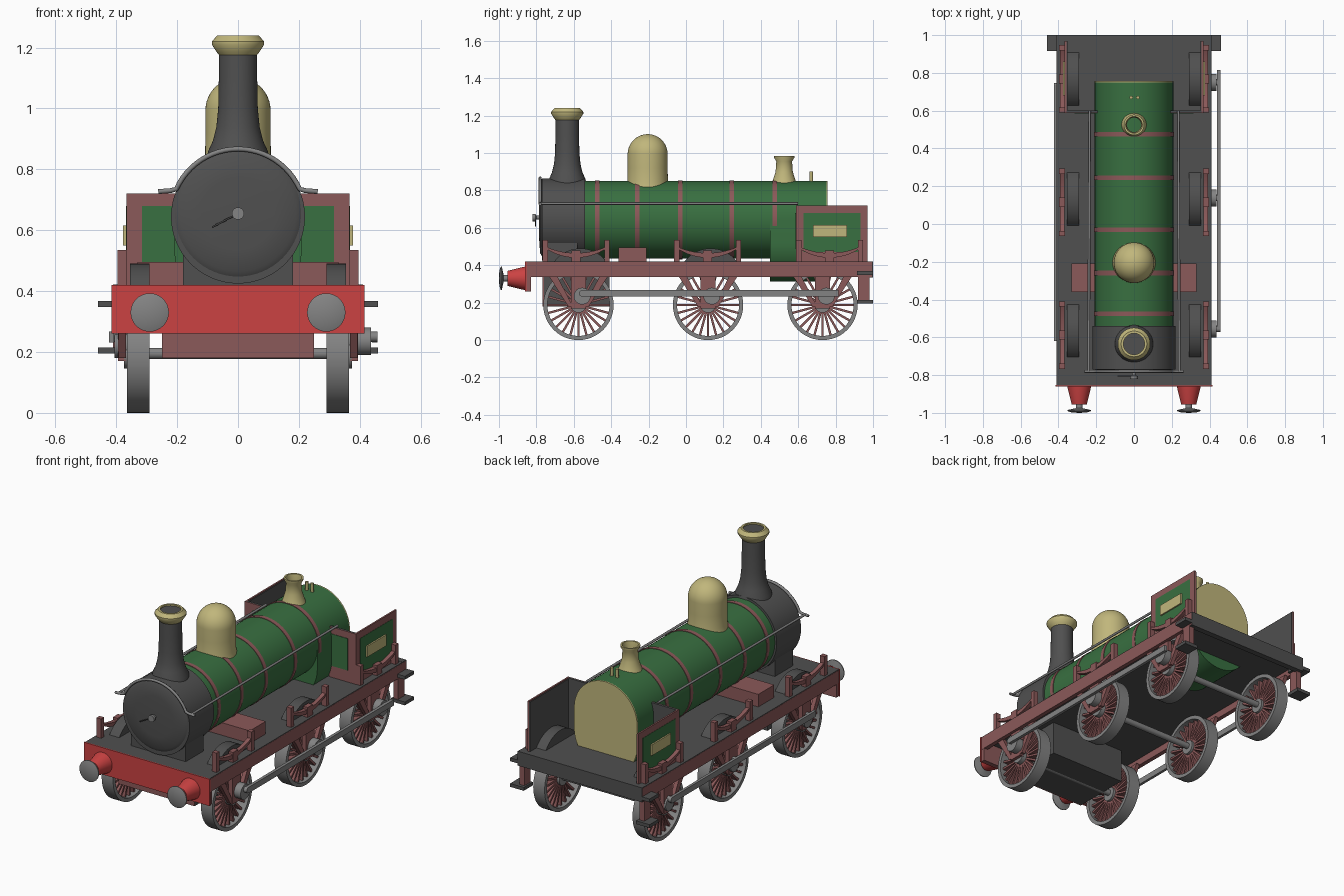
import bpy, bmesh
from math import sin, cos, pi, radians
from mathutils import Matrix, Vector

if "Cube" in bpy.data.objects:
    bpy.data.objects.remove(bpy.data.objects["Cube"])


def material(name, rgb):
    m = bpy.data.materials.new(name)
    m.use_nodes = True
    m.diffuse_color = (*rgb, 1)
    m.node_tree.nodes["Principled BSDF"].inputs["Base Color"].default_value = (*rgb, 1)
    return m


DARK = material("charcoal", (.08, .08, .08))
GREEN = material("green", (.04, .16, .052))
MAROON = material("maroon", (.26, .1, .1))
RED = material("red", (.6, .055, .055))
BRASS = material("pale brass", (.53, .47, .2))
STEEL = material("steel grey", (.23, .23, .23))
made = []
AXES = {"x": Matrix.Rotation(pi / 2, 4, "Y"), "y": Matrix.Rotation(-pi / 2, 4, "X"),
        "z": Matrix.Identity(4)}


def finish(name, bm, mat):
    bmesh.ops.recalc_face_normals(bm, faces=bm.faces)
    me = bpy.data.meshes.new(name)
    bm.to_mesh(me)
    bm.free()
    me.materials.append(mat)
    ob = bpy.data.objects.new(name, me)
    bpy.context.collection.objects.link(ob)
    made.append(ob)


def add_box(bm, lo, hi, turn=Matrix.Identity(4)):
    lo, hi = Vector(lo), Vector(hi)
    m = turn @ Matrix.Translation((lo + hi) / 2) @ Matrix.Diagonal((*(hi - lo), 1))
    bmesh.ops.create_cube(bm, size=1, matrix=m)


def box(name, x, y, z, mat):
    bm = bmesh.new()
    add_box(bm, (min(x), y[0], z[0]), (max(x), y[1], z[1]))
    finish(name, bm, mat)


def side_box(name, s, x, y, z, mat):
    box(name, (s * x[0], s * x[1]), y, z, mat)


def lathe(name, profile, mat, loc, axis="z", n=48):
    """Revolve (radius, height) points; closed where the radius is zero."""
    bm = bmesh.new()
    vs = [bm.verts.new((r, 0, h)) for r, h in profile]
    es = [bm.edges.new(p) for p in zip(vs, vs[1:])]
    bmesh.ops.spin(bm, geom=vs + es, cent=(0, 0, 0), axis=(0, 0, 1),
                   angle=2 * pi, steps=n, use_merge=True)
    bmesh.ops.remove_doubles(bm, verts=bm.verts, dist=1e-5)
    bm.transform(Matrix.Translation(loc) @ AXES[axis])
    finish(name, bm, mat)


def rod(name, r, a, b, mat, loc, axis, n=32):
    a, b = min(a, b), max(a, b)
    lathe(name, [(0, a), (r, a), (r, b), (0, b)], mat, loc, axis, n)


def prism(name, pts, a, b, mat, axis):
    """Extrude an outline: (y, z) points along x or (x, z) points along y."""
    bm = bmesh.new()
    place = (lambda p: (a, *p)) if axis == "x" else (lambda p: (p[0], a, p[1]))
    f = bm.faces.new([bm.verts.new(place(p)) for p in pts])
    ext = bmesh.ops.extrude_face_region(bm, geom=[f])["geom"]
    move = (b - a, 0, 0) if axis == "x" else (0, b - a, 0)
    bmesh.ops.translate(bm, vec=move, verts=[v for v in ext if isinstance(v, bmesh.types.BMVert)])
    finish(name, bm, mat)


def tube(name, pts, r, mat):
    cu = bpy.data.curves.new(name, "CURVE")
    cu.dimensions, cu.bevel_depth, cu.bevel_resolution = "3D", r, 2
    cu.use_fill_caps = True
    sp = cu.splines.new("POLY")
    sp.points.add(len(pts) - 1)
    for p, co in zip(sp.points, pts):
        p.co = (*co, 1)
    cu.materials.append(mat)
    bpy.context.collection.objects.link(bpy.data.objects.new(name, cu))


def arc(cx, cz, r, a0, a1, n=24):
    return [(cx + r * cos(radians(a0 + (a1 - a0) * i / n)),
             cz + r * sin(radians(a0 + (a1 - a0) * i / n))) for i in range(n + 1)]


# Deck, beams and the box slung below the front
box("deck", (-.41, .41), (-.855, .99), (.38, .42), DARK)
box("front_beam", (-.41, .41), (-.853, -.83), (.26, .416), MAROON)
box("front_beam_plate", (-.415, .415), (-.86, -.853), (.26, .42), RED)
box("rear_beam", (-.41, .41), (.965, 1), (.335, .421), DARK)
box("cylinder_box", (-.25, .25), (-.76, -.41), (.18, .385), DARK)
box("cylinder_box_front", (-.25, .25), (-.767, -.76), (.18, .385), MAROON)
box("cross_box", (-.33, .33), (-.36, -.21), (.42, .495), MAROON)

# Boiler with bands, round-bottomed firebox and backplate
CZ, BR = .643, .208
rod("boiler", BR, -.55, .5, GREEN, (0, 0, CZ), "y", 64)
for y in (-.475, -.26, -.03, .245, .475):
    rod("boiler_band", BR + .003, y - .0125, y + .0125, MAROON, (0, 0, CZ), "y", 64)
arch = arc(0, CZ, BR, 0, 180, 32)
prism("firebox", arch + arc(0, .52, BR, 180, 360, 32), .45, .75, GREEN, "y")
prism("backplate", arch + arc(0, .52, BR, 180, 208, 8) + arc(0, .52, BR, 332, 360, 8),
      .75, .757, BRASS, "y")

# Smokebox, saddle and door
rod("smokebox", .22, -.77, -.54, DARK, (0, 0, .645), "y", 64)
box("saddle", (-.18, .18), (-.75, -.58), (.42, .56), DARK)
lathe("smokebox_door", [(0, -.787), (.12, -.785), (.19, -.78), (.207, -.77), (.207, -.76)],
      DARK, (0, 0, .655), "y", 64)
lathe("door_knob", [(0, -.82), (.02, -.82), (.02, -.805), (.01, -.8), (.01, -.78)],
      STEEL, (0, 0, .655), "y", 20)
tube("door_handle", [(0, -.805, .655), (-.085, -.805, .61)], .003, DARK)

# Chimney, dome, safety valve and whistles
lathe("chimney", [(.105, .82), (.098, .86), (.082, .895), (.071, .94), (.065, 1), (.063, 1.1),
                  (.063, 1.19), (.056, 1.19), (.056, 1.232), (0, 1.232)], DARK, (0, -.635, 0))
lathe("chimney_cap", [(.062, 1.175), (.07, 1.185), (.086, 1.21), (.086, 1.22), (.068, 1.24),
                      (.056, 1.24), (.056, 1.19)], BRASS, (0, -.635, 0))
lathe("dome", [(.114, .815), (.108, .845), (.107, .92)] +
      [(max(x, 0), z) for x, z in arc(0, .994, .107, 0, 90, 12)[:-1]] + [(0, 1.101)],
      BRASS, (0, -.205, 0))
lathe("safety_valve", [(.072, .825), (.06, .855), (.046, .9), (.042, .955), (.054, .975),
                       (.054, .985), (.044, .985), (.038, .95), (.038, .845)],
      BRASS, (0, .525, 0), "z", 32)
for x in (-.015, .02):
    rod("whistle", .009, .83, .9, BRASS, (x, .67, 0), "z", 12)

# Handrails with the arch round the smokebox front
rail_arch = [(.262, .727), (.222, .73)] + arc(0, .645, .222, 24, 156) + [(-.222, .73), (-.262, .727)]
tube("handrail_arch", [(x, -.78, z) for x, z in rail_arch], .008, STEEL)

AXLES = (-.575, .118, .73)
SPRINGS = (-.588, .115, .768)
SPLASHERS = (-.565, .132, .767)
WR = .188


def wheel(s, y):
    c = (0, y, WR)
    lathe("wheel_rim", [(WR - .022, s * .29), (WR, s * .29), (WR, s * .365),
                        (WR - .022, s * .365), (WR - .022, s * .29)], STEEL, c, "x")
    rod("wheel_hub", .042, s * .295, s * .375, STEEL, c, "x")
    bm = bmesh.new()
    for i in range(24):
        turn = Matrix.Translation(c) @ Matrix.Rotation(2 * pi * i / 24, 4, "X")
        add_box(bm, (s * .328 - .018, -.006, .03), (s * .328 + .018, .006, WR - .015), turn)
    finish("wheel_spokes", bm, MAROON)


def axle_guard(s, y):
    # Sloping legs and axle box below the frame
    for d in (1, -1):
        leg = [(y + d * .16, .345), (y + d * .115, .345), (y + d * .03, .18), (y + d * .055, .18)]
        prism("axle_guard", leg, s * .368, s * .392, MAROON, "x")
    side_box("axle_box", s, (.368, .394), (y - .04, y + .04), (.17, .345), MAROON)


def spring(s, y):
    # Posts joined by a leaf spring that thickens toward the middle
    for d in (1, -1):
        side_box("spring_post", s, (.366, .396), (y + d * .165 - .014, y + d * .165 + .014),
                 (.41, .535), MAROON)
    leaf = arc(y, .73, .29, 235, 305, 14) + arc(y, .86, .395, 294.8, 245.2, 14)
    prism("leaf_spring", leaf, s * .368, s * .392, MAROON, "x")
    side_box("spring_buckle", s, (.366, .396), (y - .024, y + .024), (.41, .48), MAROON)


for y in AXLES:
    rod("axle", .018, -.37, .37, STEEL, (0, y, .195), "x", 24)

for s in (1, -1):
    side_box("side_frame", s, (.385, .411), (-.853, .995), (.338, .416), MAROON)
    tube("handrail", [(s * .24, -.78, .73), (s * .235, .6, .73)], .007, STEEL)

    # Buffers
    lathe("buffer_body", [(0, -.85), (.064, -.85), (.06, -.875), (.04, -.955), (0, -.955)],
          RED, (s * .29, 0, .33), "y", 32)
    lathe("buffer_head", [(.018, -.94), (.018, -.975), (.063, -.985), (.063, -.99),
                          (.04, -.998), (0, -1)], STEEL, (s * .29, 0, .33), "y", 32)

    # Wheels, springs, cranks and coupling rods, the two sides out of phase
    dy, hub_r, hub_z, rod_x = (.02, .045, .235, (.44, .458)) if s > 0 else (0, .04, .22, (.408, .424))
    for y, spring_y, splasher_y in zip(AXLES, SPRINGS, SPLASHERS):
        wheel(s, y)
        axle_guard(s, y)
        spring(s, spring_y)
        prism("splasher", arc(splasher_y, .315, .175, 37, 143, 16), s * .29, s * .355, DARK, "x")
        rod("crank", hub_r, s * .365, s * (rod_x[0] - .003), STEEL, (0, y + dy, hub_z), "x")
        rod("crank_pin", .017, s * .37, s * rod_x[1], STEEL, (0, y + dy, .25), "x", 20)
    ends = (-.555, .815) if s > 0 else (-.62, .735)
    side_box("coupling_rod", s, rod_x, ends, (.232, .267), STEEL)

    # Cab side sheets and front sheets with panels
    side_box("cab_side", s, (.357, .367), (.587, .97), (.42, .72), MAROON)
    side_box("cab_lining", s, (.352, .357), (.602, .968), (.42, .715), DARK)
    side_box("cab_side_panel", s, (.367, .3685), (.627, .932), (.47, .68), GREEN)
    side_box("nameplate", s, (.3685, .377), (.68, .86), (.55, .615), BRASS)
    side_box("cab_front", s, (.19, .357), (.587, .591), (.42, .72), MAROON)
    side_box("cab_front_lining", s, (.19, .357), (.591, .602), (.42, .72), DARK)
    side_box("cab_front_panel", s, (.195, .315), (.584, .587), (.49, .68), GREEN)

    # Rear steps
    side_box("step_bracket", s, (.38, .411), (.92, .98), (.2, .345), MAROON)
    for z in (.195, .348):
        side_box("step", s, (.37, .46), (.915, 1), (z, z + .02), DARK)

bpy.ops.object.select_all(action="DESELECT")
for ob in made:
    ob.select_set(True)
bpy.context.view_layer.objects.active = made[0]
bpy.ops.object.shade_smooth_by_angle(angle=radians(35))
